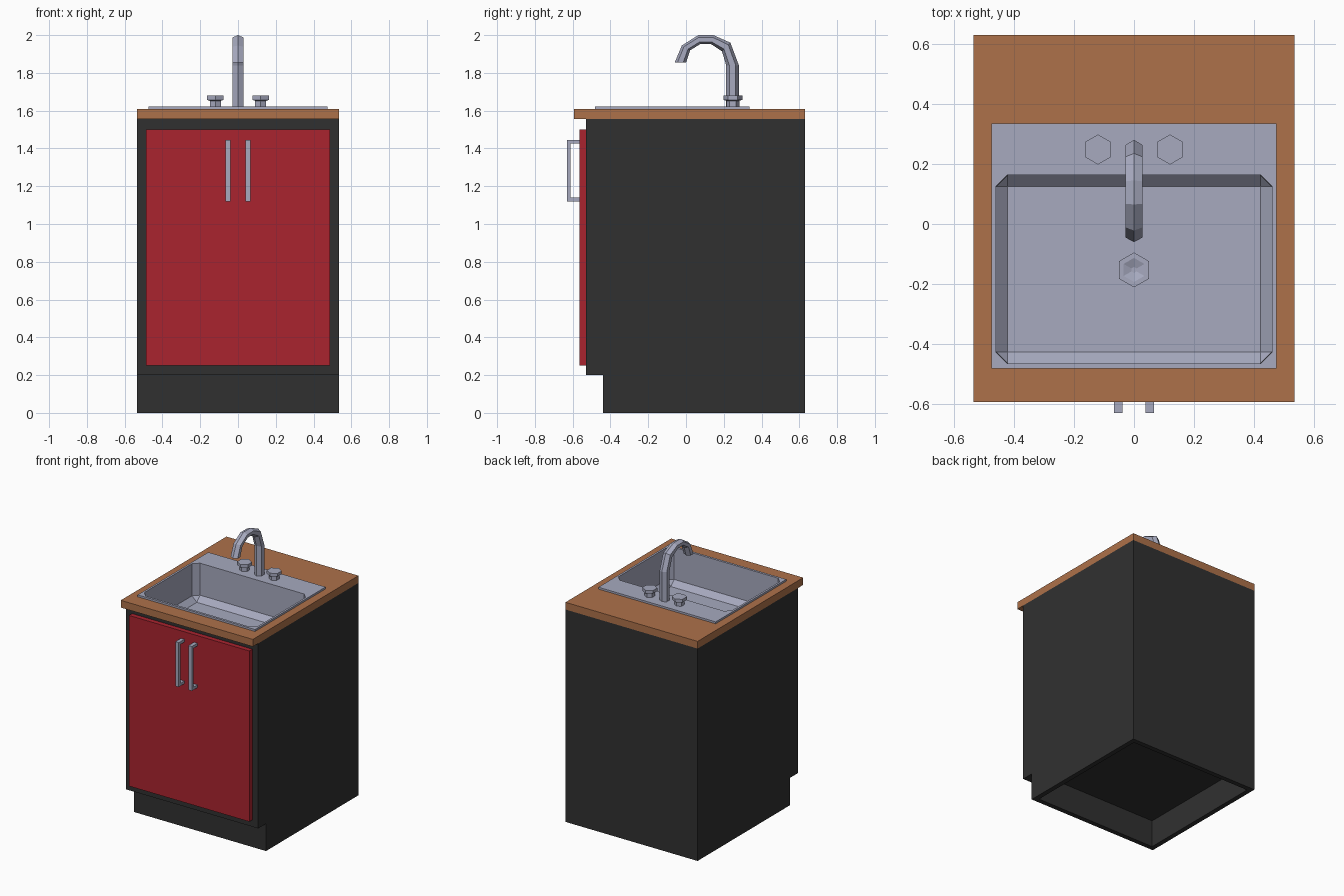
import bpy, bmesh, math
from mathutils import Vector

if "Cube" in bpy.data.objects:
    bpy.data.objects.remove(bpy.data.objects["Cube"])


def material(name, rgb):
    m = bpy.data.materials.new(name)
    m.diffuse_color = (*rgb, 1)
    m.use_nodes = True
    m.node_tree.nodes["Principled BSDF"].inputs["Base Color"].default_value = m.diffuse_color
    return m


DARK = material("dark_cabinet", (0.030, 0.030, 0.030))
RED = material("red_door", (0.40, 0.017, 0.028))
WOOD = material("wood_counter", (0.42, 0.165, 0.068))
METAL = material("metal", (0.385, 0.40, 0.52))


def finish(name, bm, mat, recalc=True):
    if recalc:
        bmesh.ops.recalc_face_normals(bm, faces=bm.faces)
    me = bpy.data.meshes.new(name)
    bm.to_mesh(me)
    bm.free()
    me.materials.append(mat)
    ob = bpy.data.objects.new(name, me)
    bpy.context.collection.objects.link(ob)
    return ob


def box_bm(lo, hi, bm=None):
    bm = bm or bmesh.new()
    vs = bmesh.ops.create_cube(bm, size=1)["verts"]
    for v in vs:
        v.co = Vector([(a + b) / 2 + c * (b - a) for a, b, c in zip(lo, hi, v.co)])
    return bm


def skin(bm, rings):
    """Join rings of points into a closed tube."""
    vr = [[bm.verts.new(p) for p in r] for r in rings]
    n = len(vr[0])
    for a, b in zip(vr, vr[1:]):
        for k in range(n):
            bm.faces.new((a[k], a[(k + 1) % n], b[(k + 1) % n], b[k]))
    bm.faces.new(vr[0])
    bm.faces.new(vr[-1])


def hex_lathe(name, x, y, profile):
    bm = bmesh.new()
    skin(bm, [[(x + r * math.sin(k * math.pi / 3), y + r * math.cos(k * math.pi / 3), z)
               for k in range(6)] for r, z in profile])
    return finish(name, bm, METAL)


# Cabinet body: side profile with toe kick, hollowed at top and bottom
bm = bmesh.new()
side = [(-0.44, 0), (0.63, 0), (0.63, 1.555), (-0.53, 1.555), (-0.53, 0.2), (-0.44, 0.2)]
skin(bm, [[(x, y, z) for y, z in side] for x in (-0.535, 0.535)])
bmesh.ops.recalc_face_normals(bm, faces=bm.faces)
for height, depth in ((0, 0.2), (1.555, 0.5)):
    face = [f for f in bm.faces if all(abs(v.co.z - height) < 1e-4 for v in f.verts)]
    bmesh.ops.inset_region(bm, faces=face, thickness=0.05)
    bmesh.ops.inset_region(bm, faces=face, thickness=0.0005, depth=-depth)
finish("cabinet", bm, DARK)

# Door panel
finish("door", box_bm((-0.487, -0.565, 0.25), (0.487, -0.529, 1.5)), RED)

# Door handles: bar with two posts each
for s, label in ((-1, "left"), (1, "right")):
    x0, x1 = s * 0.053 - 0.014, s * 0.053 + 0.014
    bm = box_bm((x0, -0.63, 1.12), (x1, -0.612, 1.445))
    for z in (1.12, 1.425):
        box_bm((x0, -0.612, z), (x1, -0.56, z + 0.02), bm)
    finish(label + "_handle", bm, METAL)


# Basin shape: chamfered box, used both as cutter and as bowl
def basin_bm():
    b = box_bm((-0.46, -0.465, 1.35), (0.46, 0.163, 1.8))
    bmesh.ops.bevel(b, geom=list(b.edges), offset=0.038, segments=1,
                    affect='EDGES', profile=0.5)
    return b


cutter = finish("basin_cutter", basin_bm(), METAL)
cutter.hide_render = True

# Countertop and sink rim, both cut by the basin
counter = finish("countertop", box_bm((-0.535, -0.592, 1.555), (0.535, 0.63, 1.608)), WOOD)
rim = finish("sink_rim", box_bm((-0.475, -0.482, 1.6), (0.475, 0.335, 1.622)), METAL)
for ob in (counter, rim):
    mod = ob.modifiers.new("basin_hole", 'BOOLEAN')
    mod.operation, mod.solver, mod.object = 'DIFFERENCE', 'EXACT', cutter
    bpy.context.view_layer.objects.active = ob
    bpy.ops.object.modifier_apply(modifier=mod.name)
bpy.data.objects.remove(cutter)

# Sink bowl, a hair outside the hole so the metal covers the counter cut
bm = basin_bm()
bmesh.ops.bisect_plane(bm, geom=bm.verts[:] + bm.edges[:] + bm.faces[:],
                       plane_co=(0, 0, 1.621), plane_no=(0, 0, 1), clear_outer=True)
for v in bm.verts:
    v.co.x *= 0.998
    v.co.y = -0.151 + (v.co.y + 0.151) * 0.998
bmesh.ops.recalc_face_normals(bm, faces=bm.faces)
c = Vector((0, -0.151, 1.5))
for f in bm.faces:
    if f.normal.dot(c - f.calc_center_median()) < 0:
        f.normal_flip()
finish("sink_bowl", bm, METAL, recalc=False)

# Drain ring with sunken centre
hex_lathe("drain", 0, -0.153, [(0.058, 1.349), (0.058, 1.362), (0.04, 1.362), (0.01, 1.352)])

# Tap knobs
for s, label in ((-1, "left"), (1, "right")):
    hex_lathe(label + "_knob", s * 0.12, 0.248,
              [(0.034, 1.615), (0.034, 1.652), (0.05, 1.657), (0.05, 1.68)])

# Faucet: hexagonal tube swept through outer and inner (y, z) points
outer = [(0.28, 1.615), (0.28, 1.84), (0.235, 1.96), (0.145, 2.0),
         (0.065, 2.0), (-0.022, 1.945), (-0.06, 1.855)]
inner = [(0.213, 1.615), (0.213, 1.84), (0.19, 1.915), (0.133, 1.952),
         (0.075, 1.952), (0.022, 1.92), (0.0, 1.855)]
rings = []
for o, i in zip(outer, inner):
    o, i = Vector((0, *o)), Vector((0, *i))
    mid, half = (o + i) / 2, (o - i) / 2
    rings.append([mid + half * math.cos(k * math.pi / 3)
                  + Vector((0.033 * math.sin(k * math.pi / 3), 0, 0)) for k in range(6)])
bm = bmesh.new()
skin(bm, rings)
finish("faucet", bm, METAL)
